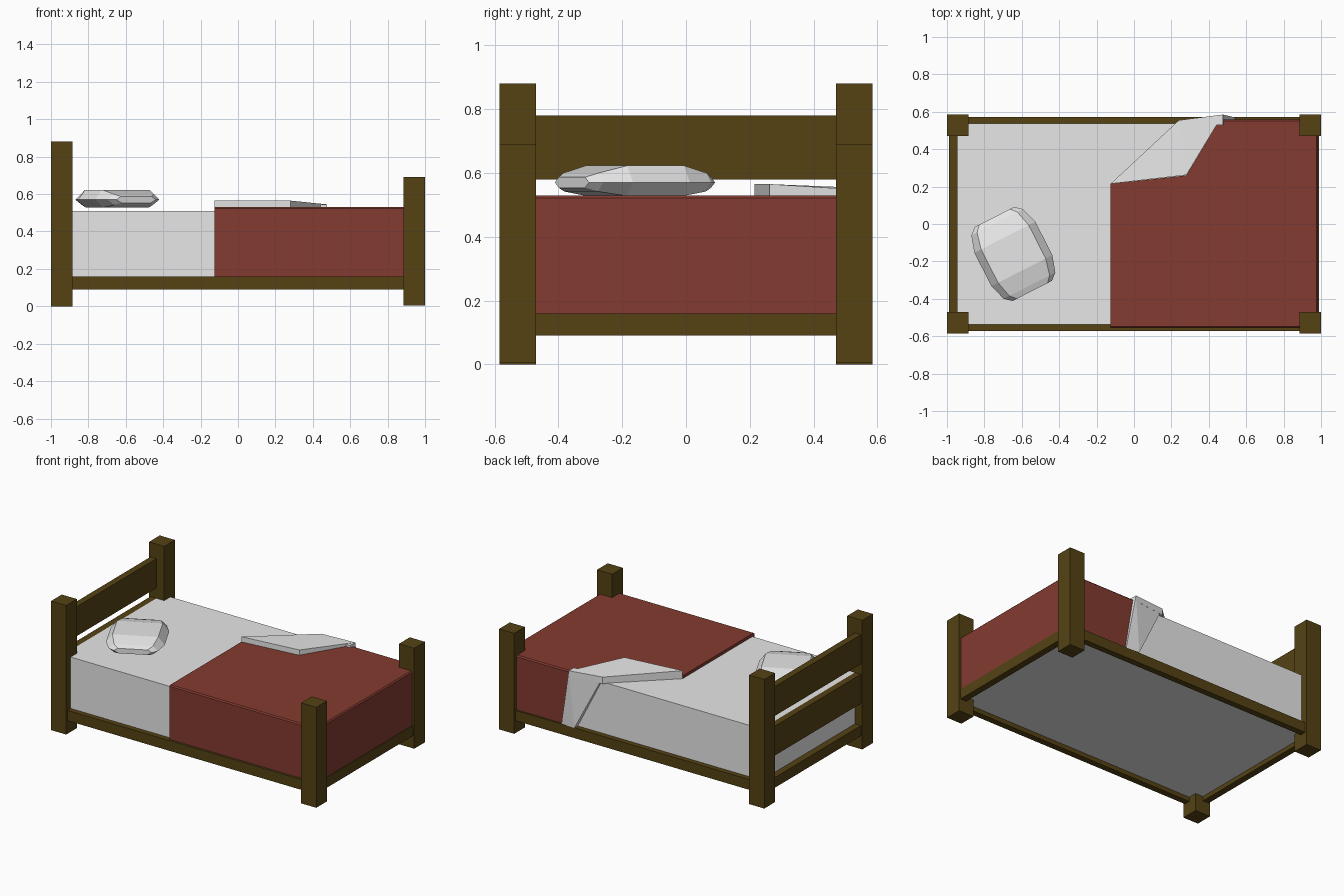
import bpy, bmesh, math
from mathutils import Matrix

if "Cube" in bpy.data.objects:
    bpy.data.objects.remove(bpy.data.objects["Cube"])


def material(name, rgb):
    m = bpy.data.materials.new(name)
    m.diffuse_color = (*rgb, 1)
    m.use_nodes = True
    m.node_tree.nodes["Principled BSDF"].inputs["Base Color"].default_value = m.diffuse_color
    return m


WOOD = material("dark_wood", (0.09, 0.055, 0.007))
RED = material("red_cloth", (0.228, 0.043, 0.029))
LINEN = material("pale_linen", (0.8, 0.8, 0.8))


def finish(name, bm, mat):
    bmesh.ops.recalc_face_normals(bm, faces=bm.faces)
    me = bpy.data.meshes.new(name)
    bm.to_mesh(me)
    bm.free()
    me.materials.append(mat)
    ob = bpy.data.objects.new(name, me)
    bpy.context.collection.objects.link(ob)
    return ob


def box(name, x, y, z, mat):
    bm = bmesh.new()
    bmesh.ops.create_cube(bm, size=1)
    for v in bm.verts:
        v.co = [r[0] + (c + 0.5) * (r[1] - r[0]) for c, r in zip(v.co, (x, y, z))]
    return finish(name, bm, mat)


def hull(name, points, mat):
    bm = bmesh.new()
    for p in points:
        bm.verts.new(p)
    bmesh.ops.convex_hull(bm, input=bm.verts)
    return finish(name, bm, mat)


def span(side, a, b):
    return tuple(sorted((side * a, side * b)))


# Corner posts and side rails
for s, label in ((-1, "front"), (1, "back")):
    y = span(s, 0.47, 0.585)
    box(f"head_post_{label}", (-1, -0.886), y, (0, 0.88), WOOD)
    box(f"foot_post_{label}", (0.886, 1), y, (0.005, 0.69), WOOD)
    box(f"side_rail_{label}", (-0.9, 0.9), span(s, 0.53, 0.572), (0.09, 0.16), WOOD)

# End rails and headboard slats
for s, label in ((-1, "head"), (1, "foot")):
    box(f"{label}_rail", span(s, 0.945, 0.99), (-0.48, 0.48), (0.09, 0.16), WOOD)
for label, z in (("upper", (0.58, 0.78)), ("lower", (0.31, 0.51))):
    box(f"headboard_slat_{label}", (-0.99, -0.945), (-0.48, 0.48), z, WOOD)

# Mattress
box("mattress", (-0.945, 0.95), (-0.537, 0.537), (0.12, 0.51), LINEN)

# Blanket with its turned-back corner missing
bm = bmesh.new()
outline = [(-0.125, -0.557), (0.985, -0.557), (0.985, 0.56),
           (0.46, 0.56), (0.28, 0.26), (-0.125, 0.215)]
base = bm.faces.new([bm.verts.new((x, y, 0.16)) for x, y in outline])
top = bmesh.ops.extrude_face_region(bm, geom=[base])["geom"]
bmesh.ops.translate(bm, vec=(0, 0, 0.37),
                    verts=[g for g in top if isinstance(g, bmesh.types.BMVert)])
rim = []
for e in bm.edges:
    a, b = (v.co for v in e.verts)
    if min(a.z, b.z) > 0.5 and (min(a.x, b.x) > 0.98 or max(a.y, b.y) < -0.55
                                or min(a.y, b.y) > 0.55):
        rim.append(e)
bmesh.ops.bevel(bm, geom=rim, offset=0.008, segments=1, affect='EDGES')
finish("blanket", bm, RED)

# Folded-over corner lying on the bed
fold = [(-0.125, 0.215, 0.565), (0.28, 0.262, 0.565),
        (0.475, 0.585, 0.545), (0.24, 0.555, 0.553)]
hull("blanket_fold", fold + [(x, y, 0.507) for x, y, _ in fold], LINEN)

# Folded strip hanging down the back
flap = [(0.24, 0.555, 0.55), (0.475, 0.585, 0.545), (0.54, 0.57, 0.16), (0.44, 0.575, 0.16)]
hull("blanket_fold_drop", flap + [(x, 0.53, z) for x, _, z in flap], LINEN)

# Faceted pillow: hexagonal sections along its length
bm = bmesh.new()
rings = []
stations = [(-0.222, 0.118, 0.587, 0.553), (-0.19, 0.155, 0.6, 0.542),
            (-0.1, 0.183, 0.623, 0.528), (0.1, 0.183, 0.623, 0.528),
            (0.19, 0.155, 0.6, 0.542), (0.222, 0.118, 0.587, 0.553)]
for v, w, hi, lo in stations:
    section = [(-w, 0.57), (-0.78 * w, hi), (0.78 * w, hi),
               (w, 0.57), (0.75 * w, lo), (-0.75 * w, lo)]
    rings.append([bm.verts.new((u, v, z)) for u, z in section])
for r, q in zip(rings, rings[1:]):
    for i in range(6):
        j = (i + 1) % 6
        bm.faces.new((r[i], r[j], q[j], q[i]))
bm.faces.new(rings[0])
bm.faces.new(rings[-1])
bmesh.ops.transform(bm, verts=bm.verts, matrix=Matrix.Translation((-0.645, -0.16, 0))
                    @ Matrix.Rotation(math.radians(27), 4, 'Z'))
finish("pillow", bm, LINEN)
